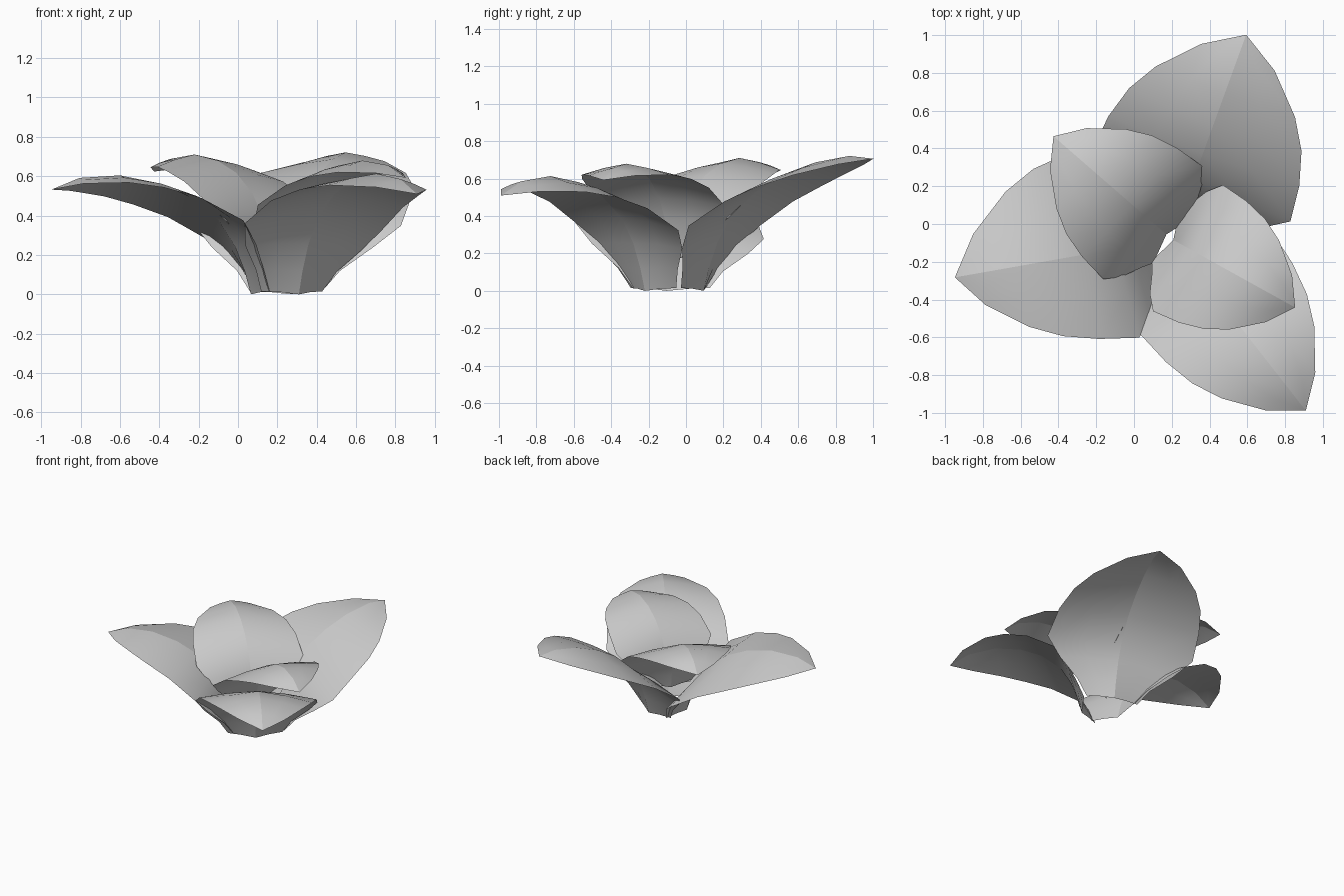
import bpy, bmesh
from math import cos, sin, radians

cube = bpy.data.objects.get("Cube")
if cube:
    bpy.data.objects.remove(cube, do_unlink=True)

grey = bpy.data.materials.new("petal_grey")
grey.use_nodes = True
GREY = (0.6, 0.6, 0.6, 1)
grey.diffuse_color = GREY
grey.node_tree.nodes["Principled BSDF"].inputs["Base Color"].default_value = GREY

CENTRE = (0.2, -0.08)
TIP = 1.15

# Midrib (radius, height) and margin (radius, half width, height), base to tip
RIB = [(.16, 0), (.19, .12), (.24, .26), (.32, .40), (.46, .53),
       (.62, .62), (.81, .69), (1.01, .725), (TIP, .71)]
MARGIN = [(.1, .2, .015), (.14, .28, .12), (.2, .43, .24), (.28, .54, .35), (.48, .52, .48),
          (.66, .47, .56), (.82, .38, .62), (1.02, .2, .68), (TIP, 0, .71)]
COLUMNS = [-1, -.5, 0, .5, 1]


def petal(name, angle, size=1, width=1, inset=0, lift=0, rise=1, droop=0, roll=0, skew=0):
    """Ridged leaf sheet that rises from the centre and arches outwards."""
    a = radians(angle)
    bm = bmesh.new()
    rows = []
    for level, ((rr, rz), (mr, mw, mz)) in enumerate(zip(RIB, MARGIN)):
        # width and roll fade in, so that all bases match
        fade = min(1, level / 3)
        spread = 1 + (width - 1) * fade
        row = []
        for c in COLUMNS:
            t = abs(c)
            r = rr + (mr - rr) * t
            w = mw * c * spread + skew * t * r * (1 - r / TIP)
            z = rz + (mz - rz) * t + .08 * mw * t * (1 - t)
            z = lift + z * size * rise - droop * (r / TIP) ** 3 + roll * w * fade
            r, w = r * size - inset, w * size
            row.append(bm.verts.new((CENTRE[0] + r * cos(a) - w * sin(a),
                                     CENTRE[1] + r * sin(a) + w * cos(a), z)))
        rows.append(row)
    for low, high in zip(rows, rows[1:]):
        for i in range(len(COLUMNS) - 1):
            bm.faces.new((low[i], high[i], high[i + 1], low[i + 1])).smooth = True
        bm.edges.get((low[2], high[2])).smooth = False
    bmesh.ops.remove_doubles(bm, verts=bm.verts, dist=.0005)
    mesh = bpy.data.meshes.new(name)
    bm.to_mesh(mesh)
    bm.free()
    mesh.materials.append(grey)
    bpy.context.collection.objects.link(bpy.data.objects.new(name, mesh))


# Three broad outer petals
petal("outer_petal_back", 70, size=.975, width=1.06, inset=-.03, rise=1.02)
petal("outer_petal_right", 190, size=1.04, width=.92, inset=.03,
      rise=.91, droop=.14, roll=.1, skew=-.15)
petal("outer_petal_front", 308, size=.985, width=.83, inset=-.02, droop=.19, roll=-.04)

# Two smaller inner petals, raised and drawn in to the middle
petal("inner_petal_back", 139, size=.8, width=.92, inset=.09, lift=.17, rise=1.08, droop=.16)
petal("inner_petal_front", 331, size=.745, width=.95, inset=.11, lift=.17, rise=1.1, droop=.16)
